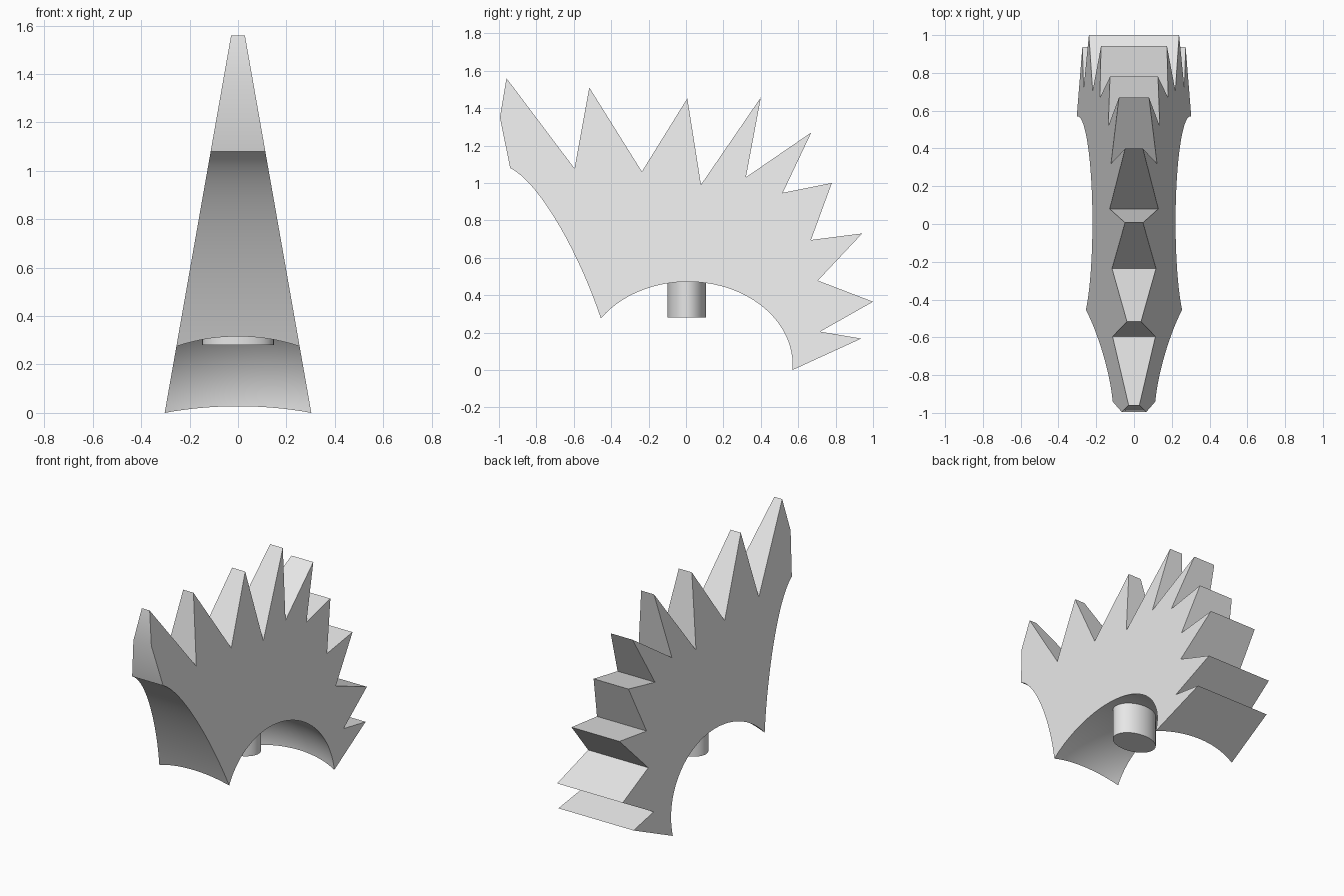
import bpy
import bmesh
import math
from mathutils import Matrix, Vector
from mathutils.geometry import interpolate_bezier

cube = bpy.data.objects.get("Cube")
if cube:
    bpy.data.objects.remove(cube, do_unlink=True)

grey = bpy.data.materials.new("light_grey")
grey.use_nodes = True
colour = (0.8, 0.8, 0.8, 1)
grey.diffuse_color = colour
grey.node_tree.nodes["Principled BSDF"].inputs["Base Color"].default_value = colour


def make_object(name, bm):
    bmesh.ops.recalc_face_normals(bm, faces=bm.faces)
    mesh = bpy.data.meshes.new(name)
    bm.to_mesh(mesh)
    bm.free()
    mesh.materials.append(grey)
    obj = bpy.data.objects.new(name, mesh)
    bpy.context.collection.objects.link(obj)
    return obj


def smooth(obj):
    bpy.ops.object.select_all(action="DESELECT")
    obj.select_set(True)
    bpy.context.view_layer.objects.active = obj
    bpy.ops.object.shade_smooth_by_angle(angle=math.radians(30))


def half_width(z):
    return 0.303 - 0.176 * z


# Spiky outline in the y-z plane, from the brow over the crest to the nape
spikes = [(-0.995, 1.35), (-0.96, 1.56), (-0.596, 1.077), (-0.517, 1.51),
          (-0.236, 1.06), (0.007, 1.452), (0.08, 0.99), (0.40, 1.457),
          (0.32, 1.03), (0.67, 1.27), (0.517, 0.947), (0.78, 1.0),
          (0.668, 0.695), (0.942, 0.73), (0.705, 0.478), (1.0, 0.365),
          (0.717, 0.205), (0.937, 0.168), (0.57, 0.0)]
brow = interpolate_bezier(Vector((-0.455, 0.275)), Vector((-0.57, 0.62)),
                          Vector((-0.78, 1.0)), Vector((-0.94, 1.08)), 20)
outline = [tuple(p[:2]) for p in brow] + spikes

# Crest: outline spanned across x, narrowing towards the top
bm = bmesh.new()
sides = [[bm.verts.new((s * half_width(z), y, z)) for y, z in outline] for s in (-1, 1)]
for side in sides:
    bm.faces.new(side)
left, right = sides
for i in range(len(outline)):
    j = (i + 1) % len(outline)
    bm.faces.new((left[i], left[j], right[j], right[i]))
crest = make_object("hair_crest", bm)

# Rounded hollow underneath, cut with an ellipsoid
bm = bmesh.new()
bmesh.ops.create_uvsphere(bm, u_segments=96, v_segments=48, radius=1,
                          matrix=Matrix.Translation((0, 0.01, 0)) @ Matrix.Diagonal((0.7, 0.621, 0.497, 1)))
cutter = make_object("hollow_cutter", bm)
cutter.hide_render = True

cut = crest.modifiers.new("hollow", "BOOLEAN")
cut.operation = "DIFFERENCE"
cut.solver = "EXACT"
cut.object = cutter
bpy.ops.object.select_all(action="DESELECT")
crest.select_set(True)
bpy.context.view_layer.objects.active = crest
bpy.ops.object.modifier_apply(modifier=cut.name)
bpy.data.objects.remove(cutter, do_unlink=True)
smooth(crest)

# Oval mounting peg, its top buried in the crest
bm = bmesh.new()
bmesh.ops.create_cone(bm, cap_ends=True, segments=48, radius1=1, radius2=1, depth=1,
                      matrix=Matrix.Translation((0, 0.003, 0.42)) @ Matrix.Diagonal((0.148, 0.103, 0.28, 1)))
smooth(make_object("mounting_peg", bm))
